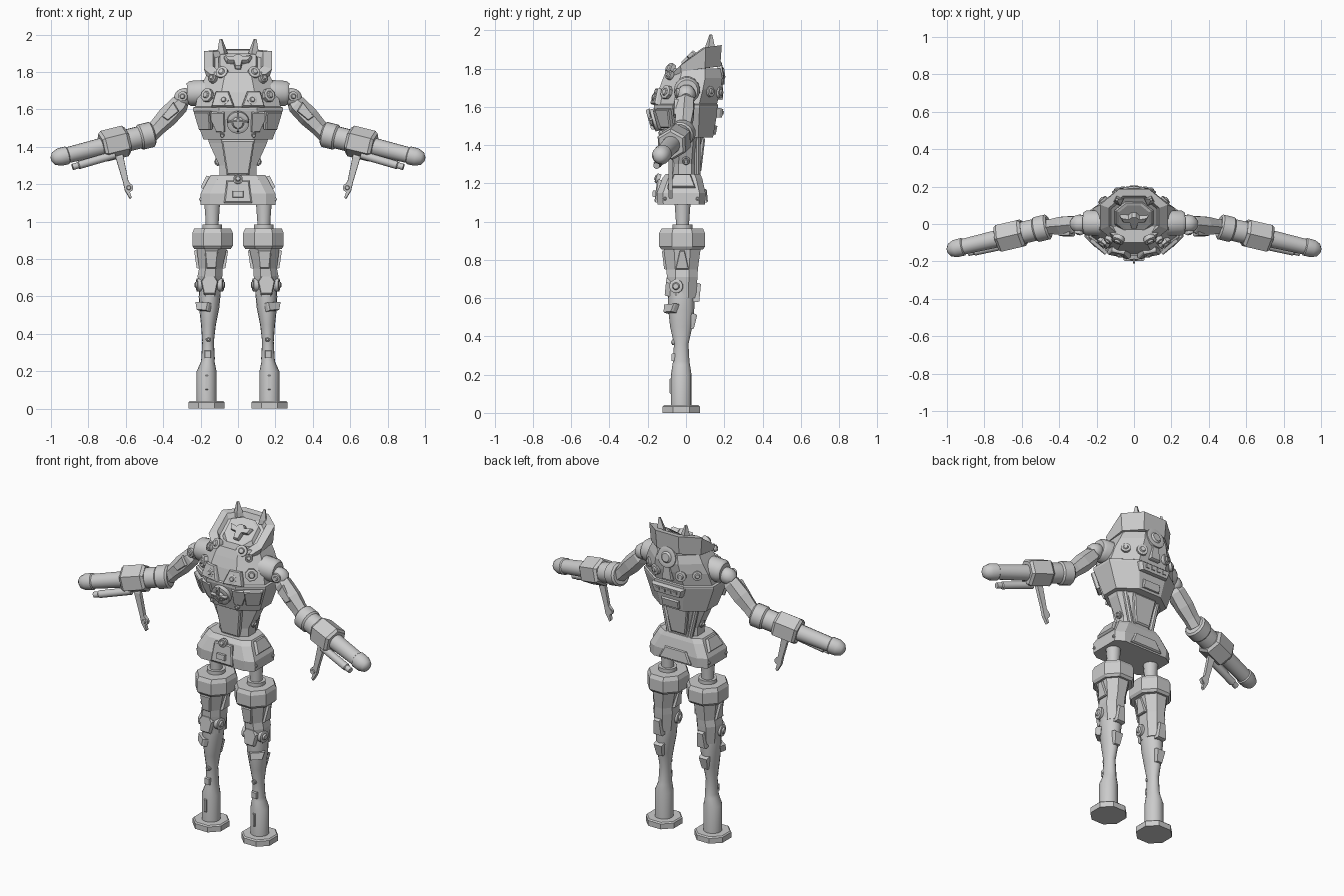
import bpy, bmesh, math
from mathutils import Vector

def build(name, rings, mirror=False, smooth=False):
    """Skin a list of equal-length vertex rings and cap both ends."""
    bm = bmesh.new()
    loops = [[bm.verts.new(p) for p in r] for r in rings]
    n = len(loops[0])
    for a, b in zip(loops, loops[1:]):
        for i in range(n):
            j = (i + 1) % n
            bm.faces.new((a[i], a[j], b[j], b[i]))
    bm.faces.new(loops[0][::-1])
    bm.faces.new(loops[-1])
    bmesh.ops.recalc_face_normals(bm, faces=bm.faces)
    me = bpy.data.meshes.new(name)
    bm.to_mesh(me)
    bm.free()
    ob = bpy.data.objects.new(name, me)
    bpy.context.collection.objects.link(ob)
    if smooth:
        bpy.ops.object.select_all(action='DESELECT')
        ob.select_set(True)
        bpy.context.view_layer.objects.active = ob
        bpy.ops.object.shade_smooth_by_angle(angle=math.radians(40))
    if mirror:
        m = ob.modifiers.new("mirror", 'MIRROR')
        m.use_mirror_merge = False
    return ob

def octo(z, cx, cy, rx, ry, c=0.56):
    """Chamfered rectangle ring; z may be a function of y."""
    k = 1 - c
    pts = [(rx, -ry*k), (rx, ry*k), (rx*k, ry), (-rx*k, ry),
           (-rx, ry*k), (-rx, -ry*k), (-rx*k, -ry), (rx*k, -ry)]
    return [(cx + x, cy + y, z(cy + y) if callable(z) else z) for x, y in pts]

def ellipse(z, cx, cy, rx, ry, n=16):
    return [(cx + rx*math.cos(2*math.pi*i/n), cy + ry*math.sin(2*math.pi*i/n), z) for i in range(n)]

def tube(name, p0, p1, stations, n=16, mirror=True):
    """Turned part: stations are (fraction along axis, radius)."""
    p0, p1 = Vector(p0), Vector(p1)
    q = (p1 - p0).to_track_quat('Z', 'Y')
    rings = []
    for t, r in stations:
        c = p0.lerp(p1, t)
        rings.append([c + q @ Vector((r*math.cos(2*math.pi*(i+.5)/n), r*math.sin(2*math.pi*(i+.5)/n), 0))
                      for i in range(n)])
    return build(name, rings, mirror, n > 8)

def plate(name, loc, normal, pts, depth=0.015, mirror=True, shrink=0.9):
    """Raised panel standing on a surface point, facing along normal."""
    nn = Vector(normal).normalized()
    up = (Vector((0, 0, 1)) - nn*nn.z).normalized()
    side = up.cross(nn)
    loc = Vector(loc)
    mx, my = (sum(p[i] for p in pts)/len(pts) for i in (0, 1))
    ring = lambda s, h: [loc + side*(mx + (x-mx)*s) + up*(my + (y-my)*s) + nn*h for x, y in pts]
    return build(name, [ring(1, -0.012), ring(1, depth*0.5), ring(shrink, depth)], mirror)

def box(w, h):
    return [(-w/2, -h/2), (w/2, -h/2), (w/2, h/2), (-w/2, h/2)]

def bolt(name, loc, normal, r, h=0.02, mirror=True, n=12):
    loc, nn = Vector(loc), Vector(normal).normalized()
    tube(name, loc - nn*0.01, loc + nn*h,
         [(0, r), (.7, r), (.8, r*.75), (.75, r*.55), (1, r*.4)], n, mirror)

# --- Legs ---
build("foot", [octo(0, .168, -.025, .097, .097), octo(.033, .168, -.025, .097, .097),
               octo(.04, .168, -.025, .09, .09)], True)
shin = [(.03, .168, .053, .054), (.2, .168, .053, .054), (.25, .162, .037, .046), (.27, .16, .036, .043),
        (.36, .16, .031, .038), (.45, .158, .04, .058), (.54, .154, .054, .068), (.6, .152, .058, .07), (.66, .15, .056, .073)]
build("shin", [ellipse(z, x, -.025, rx, ry) for z, x, rx, ry in shin], True, True)
thigh = [(.6, .15, .054, .072), (.71, .15, .066, .08), (.75, .146, .062, .082), (.87, .14, .083, .098)]
build("thigh", [octo(z, x, -.02, rx, ry) for z, x, rx, ry in thigh], True)
build("thigh_collar", [octo(z, .136, -.02, rx, rx*1.11) for z, rx in
                       [(.855, .098), (.87, .108), (.94, .108), (.963, .098)]], True)
tube("hip_ring", (.138, -.018, .95), (.138, -.018, .985), [(0, .054), (1, .054)], 12)
tube("hip_rod", (.138, -.018, .97), (.138, -.018, 1.12), [(0, .036), (.2, .036), (1, .045)], 12)
for s, tag in ((1, "outer"), (-1, "inner")):
    bolt("knee_bolt_" + tag, (.15 + s*.055, -.05, .662), (s, -.15, 0), .036, .025)
    plate("thigh_panel_" + tag, (.144 + s*.072, -.02, .8), (s, 0, -.15), [(-.035, -.05), (.035, -.05), (.012, .05), (-.012, .05)], .012)
plate("knee_pad", (.152, -.092, .66), (0, -1, .1), [(-.03, -.05), (.03, -.05), (.045, .02), (.025, .05), (-.025, .05), (-.045, .02)], .015)
plate("shin_guard", (.185, -.075, .545), (.6, -.8, .2), [(-.04, -.025), (.03, -.02), (.045, .025), (-.045, .02)], .022)
plate("thigh_front_panel", (.142, -.11, .8), (0, -1, -.12), [(-.025, -.05), (.025, -.05), (.035, .05), (-.035, .05)], .01)
plate("calf_plate_upper", (.15, .052, .63), (0, 1, -.1), [(-.03, -.05), (.03, -.05), (.02, .05), (-.02, .05)], .022)
plate("calf_plate_lower", (.156, .032, .48), (0, 1, -.25), [(-.02, -.04), (.02, -.04), (.03, .04), (-.03, .04)], .018)
bolt("shin_bolt", (.158, -.068, .37), (0, -1, 0), .015, .01)
plate("ankle_box", (.162, -.065, .29), (0, -1, 0), box(.035, .04), .012)
plate("ankle_slot", (.168, -.078, .14), (0, -1, 0), box(.014, .08), .007)

# --- Pelvis ---
build("pelvis", [octo(1.09, 0, -.025, .2, .125, .25), octo(1.15, 0, -.025, .2, .127, .25),
                 octo(1.225, 0, -.02, .16, .105, .3), octo(1.25, 0, -.015, .145, .09, .35)])
plate("pelvis_front_panel", (0, -.15, 1.13), (0, -1, .12), [(-.075, -.03), (.075, -.03), (.06, .09), (-.06, .09)], .012, False)
plate("pelvis_front_box", (0, -.155, 1.145), (0, -1, .1), box(.06, .035), .02, False)
bolt("pelvis_front_bolt", (0, -.145, 1.225), (0, -1, .3), .026, .02, False)
plate("pelvis_back_panel", (0, .1, 1.13), (0, 1, .1), [(-.11, -.03), (.11, -.03), (.075, .04), (-.075, .04)], .012, False)
for y in (-.11, .06):
    bolt("pelvis_side_bolt", (.2, y, 1.12), (1, 0, 0), .012, .008)
plate("pelvis_side_panel", (.17, -.02, 1.2), (1, 0, .5), [(-.07, -.03), (.07, -.03), (.045, .045), (-.045, .045)], .02)

# --- Waist ---
build("waist", [octo(z, 0, cy, rx, ry) for z, cy, rx, ry in
                [(1.23, -.005, .1, .075), (1.3, -.005, .1, .075), (1.42, .0, .155, .085), (1.46, 0, .165, .1)]])
plate("waist_apron", (0, -.08, 1.34), (0, -1, -.12), [(-.06, -.09), (.06, -.09), (.09, .1), (-.09, .1)], .014, False)
plate("waist_back_plate", (0, .075, 1.34), (0, 1, -.12), [(-.05, -.08), (.05, -.08), (.08, .1), (-.08, .1)], .014, False)
tube("waist_strut", (.07, .06, 1.24), (.12, .06, 1.46), [(0, .016), (1, .016)], 8)
bolt("waist_bolt", (.108, .0, 1.32), (1, 0, -.3), .022, .018)

# --- Chest ---
chest = [(1.44, .008, .185, .133), (1.595, 0, .24, .168), (1.61, 0, .24, .168), (1.615, .002, .228, .16),
         (1.69, .02, .212, .162), (1.75, .035, .185, .155), (1.8, .04, .16, .14)]
build("chest", [octo(z, 0, cy, rx, ry, .58) for z, cy, rx, ry in chest])
plate("chest_panel", (.075, -.15, 1.65), (.2, -.95, .25), [(-.06, -.04), (.065, -.04), (.045, .045), (-.025, .045)], .018)
bolt("chest_port", (.075, -.162, 1.65), (.2, -.95, .25), .026, .016)
bolt("chest_roundel", (0, -.15, 1.535), (0, -.96, -.28), .06, .04, False, 20)
plate("roundel_bar", (0, -.185, 1.535), (0, -.96, -.28), box(.11, .012), .012, False)
plate("roundel_post", (0, -.185, 1.535), (0, -.96, -.28), box(.012, .11), .012, False)
plate("belly_panel", (.1, -.137, 1.54), (.3, -.92, -.28), [(-.03, -.06), (.02, -.06), (.06, .05), (-.035, .05)], .016)
plate("chest_side_panel", (.182, -.112, 1.54), (.62, -.74, -.28), [(-.04, -.05), (.04, -.05), (.055, .05), (-.055, .05)], .012)
bolt("chest_side_bolt", (.163, -.1, 1.675), (.6, -.75, .25), .037, .022, True, 8)
bolt("belly_bolt", (.085, -.125, 1.465), (0, -1, -.2), .013, .02)
bolt("collar_bolt", (.135, -.085, 1.765), (.5, -.75, .4), .024, .02)

# --- Back ---
bolt("back_thruster", (0, .178, 1.775), (0, 1, .15), .062, .025, False, 20)
bolt("back_port", (.085, .172, 1.675), (.35, .94, 0), .033, .02)
bolt("back_side_bolt", (.165, .125, 1.68), (.65, .76, .1), .028, .018)
plate("back_vent", (0, .162, 1.57), (0, 1, -.15), [(-.095, -.025), (.095, -.025), (.11, .025), (-.11, .025)], .03, False)
for i in range(4):
    plate("vent_slot", (-.06 + .04*i, .19, 1.57), (0, 1, -.15), box(.024, .02), .008, False)
plate("back_lower_plate", (0, .145, 1.48), (0, 1, -.2), box(.12, .05), .015, False)
plate("back_spine", (0, .178, 1.675), (0, 1, 0), [(-.035, -.04), (.035, -.04), (.02, .05), (-.02, .05)], .015, False)

# --- Hood with slanted recessed face ---
def rim(y, d=0.0):
    z = 1.735 + (y + .11)*1.0 if y < .06 else 1.905 + (y - .06)*.14
    return z - d
build("hood", [octo(lambda y: min(1.79 + .12*y, rim(y) - .035), 0, .037, .172, .142),
               octo(rim, 0, .037, .182, .15), octo(rim, 0, .037, .135, .112),
               octo(lambda y: rim(y, .03), 0, .037, .122, .1)])
build("face_frame", [octo(lambda y: rim(y, .035), 0, .035, .105, .085),
                     octo(lambda y: rim(y, .012), 0, .035, .095, .077),
                     octo(lambda y: rim(y, .016), 0, .035, .08, .064)])
plate("face_emblem_plate", (0, .022, 1.85), (0, -.7, .7),
      [(-.015, -.05), (.015, -.05), (.022, -.005), (.06, .0), (.075, .035), (.03, .025), (.012, .045),
       (-.012, .045), (-.03, .025), (-.075, .035), (-.06, .0), (-.022, -.005)], .022, False)
bolt("eye", (.083, -.08, 1.795), (.35, -.8, .45), .033, .025, True, 16)
tube("horn", (.082, .125, 1.89), (.092, .13, 1.977), [(0, .03), (.3, .026), (1, .008)], 4)

# --- Arms ---
tube("shoulder_drum", (.16, .005, 1.69), (.272, .005, 1.685), [(0, .07), (.85, .068), (1, .056)], 16)
tube("shoulder_joint", (.25, .003, 1.685), (.33, 0, 1.645), [(0, .03), (.2, .044), (.5, .05), (.8, .044), (1, .028)], 12)
bolt("shoulder_bolt", (.295, -.045, 1.67), (.2, -1, 0), .026, .014)
tube("upper_arm", (.285, 0, 1.655), (.47, -.016, 1.465), [(0, .03), (.15, .052), (.5, .055), (.8, .046), (1, .046)], 6)
plate("upper_arm_guard", (.355, -.05, 1.59), (.1, -1, .1), [(-.04, .0), (.02, -.05), (.05, -.03), (-.01, .05)], .014)
F = lambda x, dy=0, dz=0: Vector((x, -.015 - .235*(x - .46) + dy, 1.467 - .247*(x - .46) + dz))
T = lambda x: (x - .46)/.54
tube("elbow_collar", F(.455), F(.53), [(0, .058), (.12, .069), (.88, .069), (1, .06)], 16)
tube("forearm", F(.46), F(1.0), [(T(x), r) for x, r in
     [(.46, .05), (.5, .06), (.62, .06), (.63, .05), (.91, .043), (.915, .049), (.955, .048), (.985, .035), (.997, .015)]], 16)
tube("forearm_block", F(.59), F(.73), [(0, .07), (.1, .084), (.9, .084), (1, .072)], 6)
tube("under_barrel", F(.66, -.045, -.06), F(.885, -.04, -.07), [(0, .022), (.85, .022), (.87, .017), (1, .017)], 12)
plate("grip_lever", (0, -.082, 0), (0, -1, 0),
      [(.615, 1.36), (.66, 1.36), (.615, 1.21), (.605, 1.165), (.578, 1.12), (.568, 1.13),
       (.578, 1.16), (.56, 1.185), (.585, 1.215)], .01)
bolt("grip_pivot", (.584, -.082, 1.182), (0, -1, 0), .024, .016)
